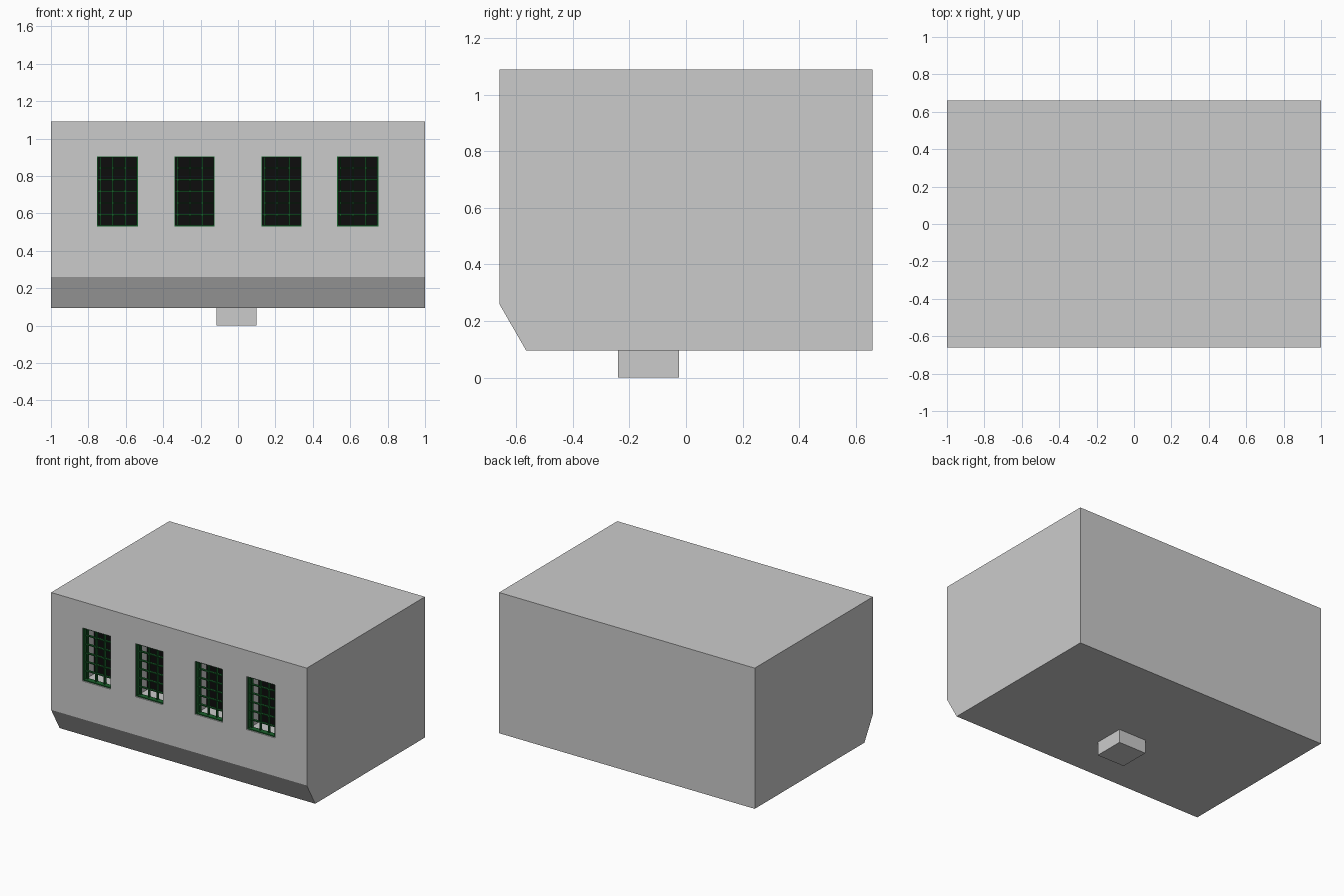
import bpy, bmesh

if "Cube" in bpy.data.objects:
    bpy.data.objects.remove(bpy.data.objects["Cube"])

def material(name, rgb):
    m = bpy.data.materials.new(name)
    m.diffuse_color = (*rgb, 1)
    m.use_nodes = True
    m.node_tree.nodes["Principled BSDF"].inputs["Base Color"].default_value = m.diffuse_color
    return m

GREEN = material("green_paint", (0.01, 0.12, 0.025))
BLACK = material("dark_glass", (0.004, 0.004, 0.004))

def boxes(name, spans, mat=None):
    """One object made of boxes given as (x0, x1, y0, y1, z0, z1)."""
    bm = bmesh.new()
    for x0, x1, y0, y1, z0, z1 in spans:
        verts = bmesh.ops.create_cube(bm, size=1)["verts"]
        for v in verts:
            v.co.x = x1 if v.co.x > 0 else x0
            v.co.y = y1 if v.co.y > 0 else y0
            v.co.z = z1 if v.co.z > 0 else z0
    me = bpy.data.meshes.new(name)
    bm.to_mesh(me)
    bm.free()
    ob = bpy.data.objects.new(name, me)
    bpy.context.collection.objects.link(ob)
    if mat:
        me.materials.append(mat)
    return ob

# Main block: side profile (y, z) with a sloped lower front edge, extruded along x
profile = [(-0.66, 0.26), (-0.565, 0.095), (0.66, 0.095), (0.66, 1.09), (-0.66, 1.09)]
bm = bmesh.new()
face = bm.faces.new([bm.verts.new((-1, y, z)) for y, z in profile])
ext = bmesh.ops.extrude_face_region(bm, geom=[face])["geom"]
bmesh.ops.translate(bm, vec=(2, 0, 0), verts=[g for g in ext if isinstance(g, bmesh.types.BMVert)])
bmesh.ops.recalc_face_normals(bm, faces=bm.faces)
me = bpy.data.meshes.new("building_block")
bm.to_mesh(me)
bm.free()
block = bpy.data.objects.new("building_block", me)
bpy.context.collection.objects.link(block)

# Small foot under the block
boxes("foot", [(-0.115, 0.1, -0.24, -0.025, 0, 0.095)])

# Window recesses cut into the front wall
WINDOWS = [(-0.755, -0.535), (-0.34, -0.125), (0.125, 0.34), (0.53, 0.75)]
FRONT, BACK, Z0, Z1 = -0.66, -0.525, 0.53, 0.905
cutter = boxes("window_cutter", [(a, b, FRONT - 0.1, BACK, Z0, Z1) for a, b in WINDOWS])
cutter.hide_render = True
mod = block.modifiers.new("windows", "BOOLEAN")
mod.operation = "DIFFERENCE"
mod.solver = "EXACT"
mod.object = cutter
bpy.context.view_layer.objects.active = block
bpy.ops.object.modifier_apply(modifier=mod.name)
bpy.data.objects.remove(cutter)

# Each window: dark pane at the back, green frame and a 3 x 6 lattice near the front
T = 0.007
F0, F1 = FRONT + 0.008, FRONT + 0.045
for i, (a, b) in enumerate(WINDOWS, 1):
    boxes(f"window_pane_{i}", [(a, b, BACK - 0.004, BACK + 0.002, Z0, Z1)], BLACK)
    boxes(f"window_frame_{i}", [
        (a, a + T, F0, F1, Z0, Z1), (b - T, b, F0, F1, Z0, Z1),
        (a + T, b - T, F0, F1, Z0, Z0 + T), (a + T, b - T, F0, F1, Z1 - T, Z1)], GREEN)
    left = a + 0.018
    step = (b - left) / 3
    bars = [(left + step * k - T / 2, left + step * k + T / 2, F1 - 0.02, F1, Z0 + T, Z1 - T)
            for k in range(3)]
    rows = [Z0 + (Z1 - Z0) * k / 6 for k in range(1, 6)]
    bars += [(a + T, b - T, F1 - 0.018, F1 - 0.002, z - T / 2, z + T / 2) for z in rows]
    boxes(f"window_bars_{i}", bars, GREEN)
